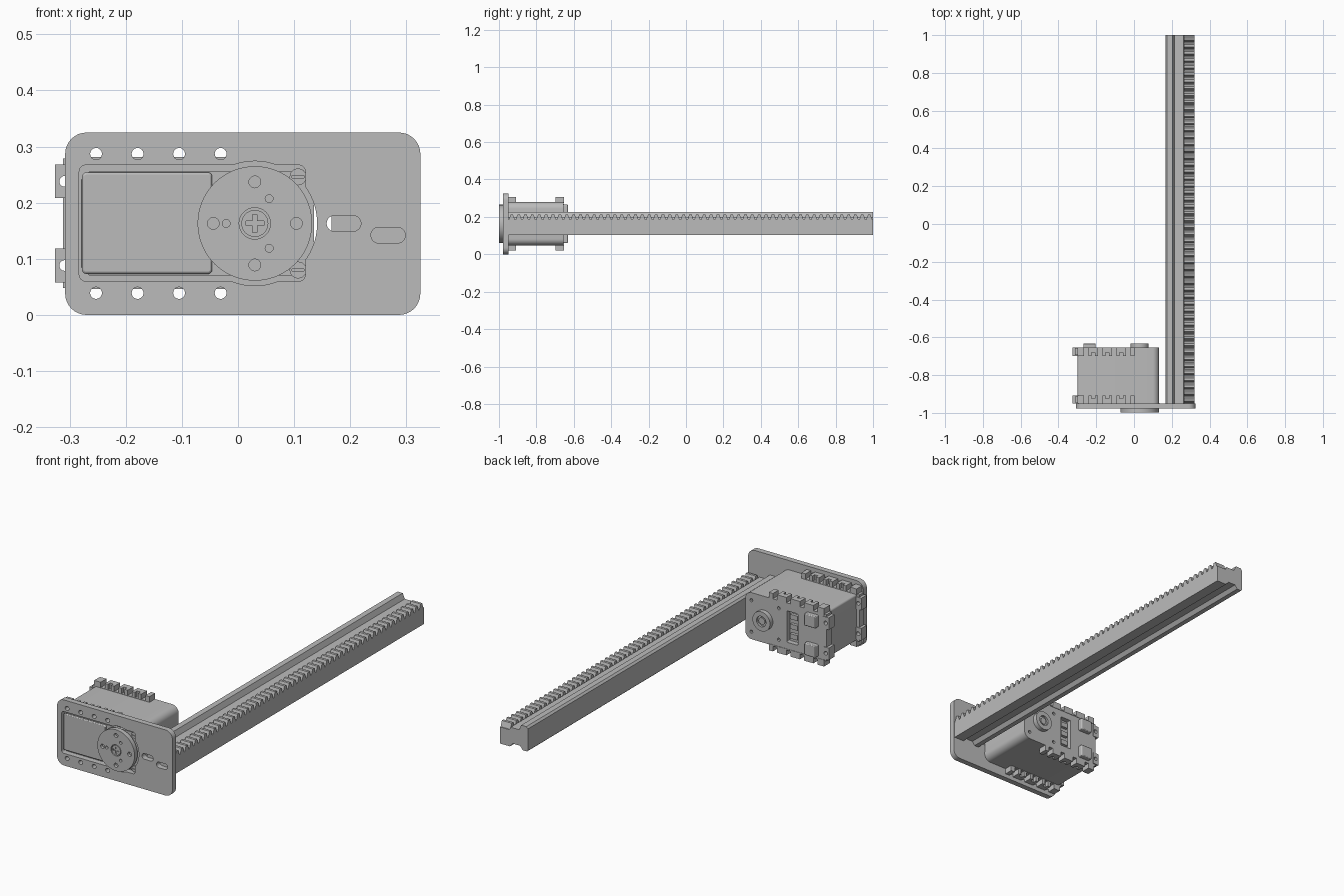
import bpy, bmesh
from math import cos, sin, pi, radians

if "Cube" in bpy.data.objects:
    bpy.data.objects.remove(bpy.data.objects["Cube"])


def material(name, v):
    m = bpy.data.materials.new(name)
    m.use_nodes = True
    m.diffuse_color = (v, v, v, 1)
    m.node_tree.nodes["Principled BSDF"].inputs["Base Color"].default_value = (v, v, v, 1)
    return m


GREY = material("plain grey", 0.5)
CX, CZ = 0.03, 0.163          # output shaft centre
FRONT, BACK = -0.95, -0.655   # actuator case ends
HOLES = [-0.253, -0.179, -0.105, -0.031]


def prism(name, pts, a, b, axis="y"):
    """Extrude a 2D outline along y (points are x, z) or along x (points are y, z)."""
    place = (lambda p, d: (p[0], d, p[1])) if axis == "y" else (lambda p, d: (d, p[0], p[1]))
    bm = bmesh.new()
    face = bm.faces.new([bm.verts.new(place(p, a)) for p in pts])
    ext = bmesh.ops.extrude_face_region(bm, geom=[face])
    shift = (0, b - a, 0) if axis == "y" else (b - a, 0, 0)
    bmesh.ops.translate(bm, vec=shift,
                        verts=[g for g in ext["geom"] if isinstance(g, bmesh.types.BMVert)])
    bmesh.ops.recalc_face_normals(bm, faces=bm.faces)
    me = bpy.data.meshes.new(name)
    bm.to_mesh(me)
    bm.free()
    me.materials.append(GREY)
    ob = bpy.data.objects.new(name, me)
    bpy.context.collection.objects.link(ob)
    return ob


def rounded(x0, x1, z0, z1, left, right=None, n=8):
    right = left if right is None else right
    pts = []
    for k, (x, z, r) in enumerate([(x1, z1, right), (x0, z1, left), (x0, z0, left), (x1, z0, right)]):
        sx, sz = (1 if x == x1 else -1), (1 if z == z1 else -1)
        for i in range(n + 1):
            t = (k + i / n) * pi / 2
            pts.append((x - sx * r + r * cos(t), z - sz * r + r * sin(t)))
    return pts


def circle(x, z, r, n=24):
    return [(x + r * cos(2 * pi * i / n), z + r * sin(2 * pi * i / n)) for i in range(n)]


def rect(x0, x1, z0, z1):
    return [(x0, z0), (x1, z0), (x1, z1), (x0, z1)]


def activate(ob):
    bpy.ops.object.select_all(action="DESELECT")
    ob.select_set(True)
    bpy.context.view_layer.objects.active = ob


def cut(ob, outlines, a, b, axis="y"):
    for pts in outlines:
        tool = prism("cutter", pts, a, b, axis)
        mod = ob.modifiers.new("cut", "BOOLEAN")
        mod.operation, mod.solver, mod.object = "DIFFERENCE", "EXACT", tool
        activate(ob)
        bpy.ops.object.modifier_apply(modifier=mod.name)
        bpy.data.objects.remove(tool)


def bevel(ob, width):
    mod = ob.modifiers.new("soft edges", "BEVEL")
    mod.width, mod.segments, mod.limit_method, mod.angle_limit = width, 2, "ANGLE", radians(50)
    return ob


# Mounting plate with case opening, screw holes and slots
plate = prism("mounting_plate", rounded(-0.308, 0.325, 0, 0.325, 0.038), -0.978, FRONT)
cut(plate, [rounded(-0.283, 0.12, 0.06, 0.267, 0.012), circle(CX, CZ, 0.111, 64),
            rounded(0.158, 0.219, 0.149, 0.177, 0.0138),
            rounded(0.237, 0.298, 0.128, 0.156, 0.0138)]
    + [circle(x, z, 0.0105) for x in HOLES for z in (0.039, 0.287)], -1.1, -0.9)

# Actuator case
case = prism("actuator_case", rounded(-0.298, 0.133, 0.048, 0.279, 0.01, 0.035), FRONT, BACK)
cut(case, [rounded(-0.155, -0.095, 0.085, 0.241, 0.004)], BACK - 0.025, BACK + 0.05)
cut(case, [circle(x, z, 0.008, 12) for x in (-0.05, 0.1) for z in (0.085, 0.241)],
    BACK - 0.015, BACK + 0.05)
bevel(case, 0.006)
cap_outline = [(-0.28, 0.085), (-0.265, 0.07), (0.1, 0.07), (0.135, 0.092),
               (0.135, 0.234), (0.1, 0.256), (-0.265, 0.256), (-0.28, 0.241)]
prism("case_front_cap", cap_outline, -0.962, FRONT + 0.002)
bevel(prism("front_panel", rounded(-0.278, -0.046, 0.073, 0.254, 0.008), -0.972, -0.96), 0.004)

# Details in the rear recess
for i, z in enumerate((0.115, 0.163, 0.211)):
    prism(f"recess_rib_{i + 1}", rect(-0.145, -0.105, z - 0.012, z + 0.012), BACK - 0.026, BACK - 0.01)

# Corner screws beside the output disc
for side, z in (("lower", 0.08), ("upper", 0.246)):
    screw = prism(f"{side}_front_screw", circle(0.107, z, 0.015), -0.968, FRONT)
    cut(screw, [rect(0.096, 0.118, z - 0.002, z + 0.002)], -0.98, -0.964)

# Notched mounting strips along the top and bottom edges
for end, a, b in (("front", FRONT, -0.908), ("rear", -0.698, BACK + 0.002)):
    for side, lo, hi in (("lower", 0.02, 0.052), ("upper", 0.275, 0.307)):
        strip = prism(f"{end}_{side}_strip", rect(-0.3, 0.003, lo, hi), a, b)
        edge_lo, edge_hi = (0, 0.046) if side == "lower" else (0.281, 0.33)
        cut(strip, [rect(x - 0.0115, x + 0.0115, edge_lo, edge_hi) for x in HOLES], -1.1, -0.5)
        # relief pockets between the screw notches
        cut(strip, [rect(x + 0.028, x + 0.046, edge_lo, edge_hi) for x in HOLES[:3]],
            *((-0.925, -0.89) if end == "front" else (-0.71, -0.68)))
    # Side tabs with screw notches
    for side, z in (("lower", 0.088), ("upper", 0.238)):
        tab = prism(f"{end}_{side}_side_tab", rect(-0.326, -0.295, z - 0.03, z + 0.03), a, b)
        cut(tab, [circle(-0.309, z, 0.0095)], -1.1, -0.5)
    prism(f"{end}_side_rail", rect(-0.312, -0.295, 0.048, 0.279), a + 0.004, b - 0.004)
    side_rail = bpy.data.objects[f"{end}_side_rail"]
    cut(side_rail, [circle(-0.309, z, 0.0105) for z in (0.088, 0.238)], -1.1, -0.5)

# Cable sockets and idler boss on the rear
for side, z in (("lower", 0.09), ("upper", 0.236)):
    bevel(prism(f"{side}_cable_socket", rounded(-0.268, -0.204, z - 0.03, z + 0.03, 0.006),
                BACK - 0.004, -0.632), 0.004)
boss = prism("rear_boss", circle(CX, CZ, 0.048, 40), BACK - 0.004, -0.632)
cut(boss, [circle(CX, CZ, 0.026)], -0.642, -0.6)
prism("rear_boss_screw", circle(CX, CZ, 0.017), -0.66, -0.636)

# Output disc with screw holes and a central cross-head screw
disc = prism("output_disc", circle(CX, CZ, 0.102, 72), -0.999, -0.976)
cut(disc, [circle(CX + dx, CZ + dz, 0.0105, 20)
           for dx, dz in ((0.074, 0), (-0.074, 0), (0, 0.074), (0, -0.074))]
    + [circle(CX + 0.051 * cos(t), CZ + 0.051 * sin(t), 0.007, 16)
       for t in (pi, pi / 3, -pi / 3)], -1.1, -0.985)
cut(disc, [circle(CX, CZ, 0.028, 32)], -1.1, -0.988)
prism("output_hub", circle(CX, CZ, 0.09, 48), -0.978, FRONT)
screw = prism("centre_screw", circle(CX, CZ, 0.024, 32), -0.998, -0.986)
cut(screw, [rect(CX - 0.016, CX + 0.016, CZ - 0.004, CZ + 0.004),
            rect(CX - 0.004, CX + 0.004, CZ - 0.016, CZ + 0.016)], -1.1, -0.993)

# Grooved guide rail
rail_outline = [(0.167, 0.109), (0.172, 0.104), (0.196, 0.104), (0.21, 0.122), (0.25, 0.122),
                (0.266, 0.104), (0.32, 0.104), (0.32, 0.186), (0.268, 0.186), (0.262, 0.2),
                (0.215, 0.2), (0.204, 0.226), (0.176, 0.226), (0.167, 0.217)]
prism("guide_rail", rail_outline, FRONT - 0.002, 1.0)

# Gear rack teeth on top of the rail
COUNT, Y0, Y1 = 53, FRONT, 0.998
pitch = (Y1 - Y0) / COUNT
teeth = [(Y0, 0.18)]
for i in range(COUNT):
    y = Y0 + i * pitch
    teeth += [(y + f * pitch, z) for f, z in ((0.08, 0.187), (0.33, 0.213), (0.67, 0.213), (0.92, 0.187))]
teeth.append((Y1, 0.18))
prism("rack_teeth", teeth, 0.266, 0.32, "x")

# Smooth the round surfaces, keep hard edges crisp
for ob in list(bpy.context.scene.objects):
    if ob.type == "MESH":
        activate(ob)
        bpy.ops.object.shade_smooth_by_angle(angle=radians(30))
